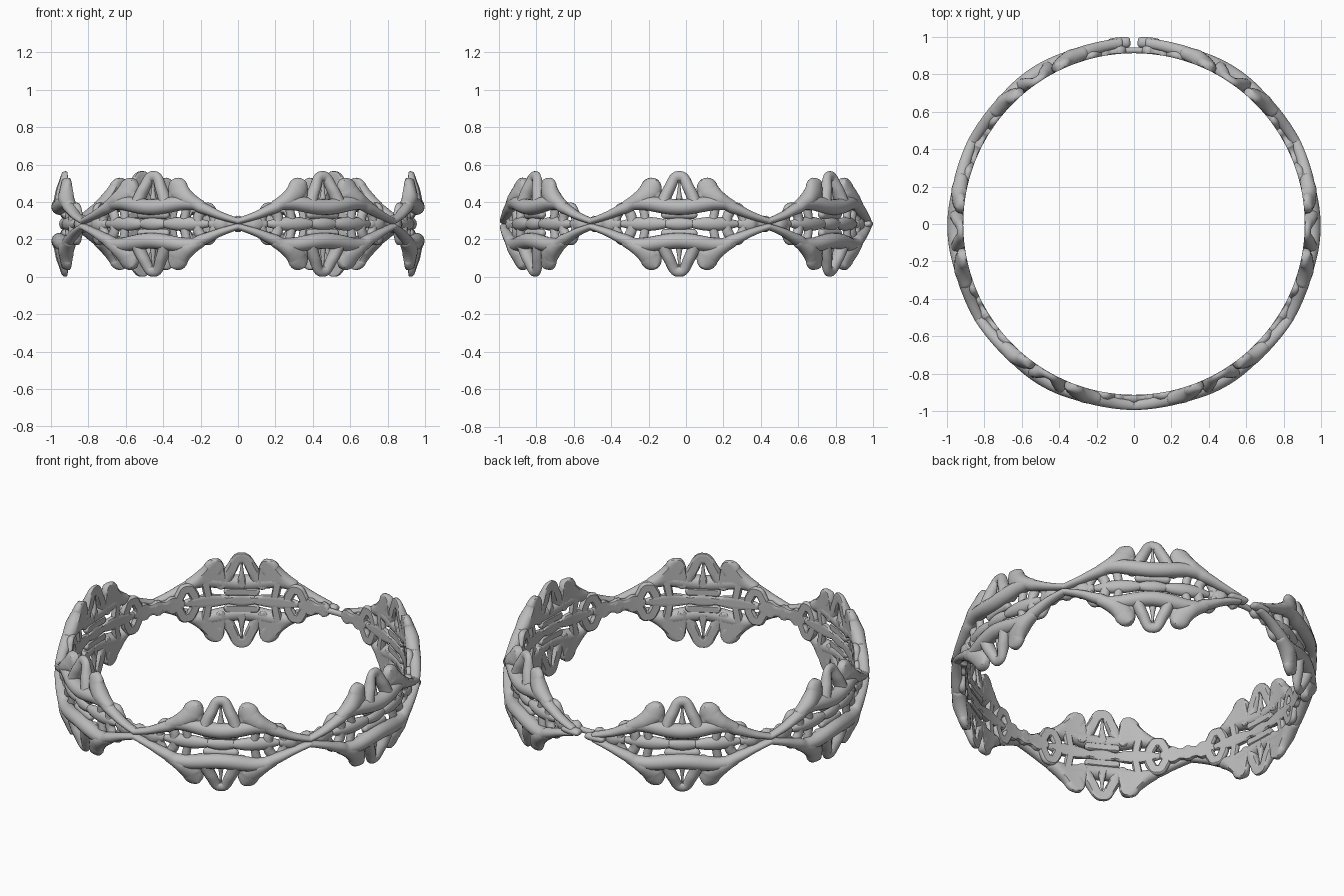
import bpy, bmesh, math
from mathutils import Vector

cube = bpy.data.objects.get("Cube")
if cube:
    bpy.data.objects.remove(cube)

MOTIFS_PER_SIDE = 3
MIDDLE = 0.283                       # height of the band's centre line
INSIDE = 0.913                       # radius of the flat inside face
HALF_ANGLE = math.radians(29.25)     # half of one motif
SIDES = 16
STEPS = 8

metal = bpy.data.materials.new("grey metal")
metal.use_nodes = True
grey = (0.5, 0.5, 0.5, 1)
metal.diffuse_color = grey
metal.node_tree.nodes["Principled BSDF"].inputs["Base Color"].default_value = grey


def outer_section(height, width):
    """Radius and depth of the outer strands, which lean inward towards the crest."""
    radius = 0.972 - 0.19 * abs(height)
    return radius, min(0.014 + 0.7 * width, radius - 0.9)


def inner_section(height, width):
    """Radius and depth of the chain that lines the band."""
    return 0.928, 0.005 + 0.7 * width


def smooth_path(points, closed):
    """Smooth curve through points of (along, height, half width) in hundredths."""
    points = [Vector(p) / 100 for p in points]
    count = len(points)

    def pick(i):
        return points[i % count if closed else max(0, min(count - 1, i))]

    path = []
    for i in range(count if closed else count - 1):
        start, end = pick(i), pick(i + 1)
        leave, arrive = (end - pick(i - 1)) / 2, (pick(i + 2) - start) / 2
        for j in range(STEPS):
            t = j / STEPS
            ease = t * t * (3 - 2 * t)
            path.append((start + leave * t).lerp(end - arrive * (1 - t), ease))
    return path if closed else path + [points[-1]]


def rounded_cap(end, before):
    """Shrinking sections that round off an open end."""
    away = (end - before).to_2d().normalized()
    cap = []
    for k in range(1, 6):
        turn = math.radians(17 * k)
        centre = end.to_2d() + away * end.z * math.sin(turn)
        cap.append(Vector((*centre, end.z * math.cos(turn))))
    return cap


def bend(along, height, radius):
    """Wrap flat band coordinates around the ring."""
    angle = along * 2 * HALF_ANGLE
    return radius * math.cos(angle), radius * math.sin(angle), MIDDLE + height


def add_strand(bm, path, section, closed, flip_s, flip_h):
    rings = []
    for i, (along, height, width) in enumerate(path):
        following = path[(i + 1) % len(path) if closed else min(i + 1, len(path) - 1)]
        previous = path[i - 1 if closed else max(i - 1, 0)]
        heading = (following - previous).to_2d().normalized()
        radius, depth = section(height, width)
        ring = []
        for k in range(SIDES):
            turn = math.tau * k / SIDES
            offset = width * math.cos(turn)
            ring.append(bm.verts.new(bend(
                (along - heading.y * offset) * flip_s,
                (height + heading.x * offset) * flip_h,
                max(INSIDE, radius + depth * math.sin(turn)))))
        rings.append(ring)
    following_rings = rings[1:] + rings[:1] if closed else rings[1:]
    for ring, after in zip(rings, following_rings):
        for k in range(SIDES):
            bm.faces.new((ring[k - 1], ring[k], after[k], after[k - 1]))
    if not closed:
        bm.faces.new(rings[0])
        bm.faces.new(rings[-1])


def strand_mesh(name, section, points, closed=False, sides=(1,), levels=(1, -1)):
    """One part, repeated on the chosen sides and levels of its motif."""
    path = smooth_path(points, closed)
    if not closed:
        path = (rounded_cap(path[0], path[1])[::-1] + path
                + rounded_cap(path[-1], path[-2]))
    bm = bmesh.new()
    for flip_s in sides:
        for flip_h in levels:
            add_strand(bm, path, section, closed, flip_s, flip_h)
    bmesh.ops.recalc_face_normals(bm, faces=bm.faces)
    mesh = bpy.data.meshes.new(name)
    bm.to_mesh(mesh)
    bm.free()
    mesh.materials.append(metal)
    return mesh


def place(mesh, name, angle):
    part = bpy.data.objects.new(name, mesh)
    bpy.context.collection.objects.link(part)
    part.rotation_euler.z = angle
    part.select_set(True)
    bpy.context.view_layer.objects.active = part


def symmetric(half):
    """Extend a path that ends on the centre to the other side."""
    return half + [(-along, height, width) for along, height, width in half[-2::-1]]


def oval(centre, half_length, half_height, width):
    turns = [math.tau * k / STEPS for k in range(STEPS)]
    return [(centre + half_length * math.cos(t), half_height * math.sin(t), width)
            for t in turns]


both = (1, -1)
single = (1,)
parts = [
    # wavy ribbon that swells into a saddle in the middle of each motif
    strand_mesh("outer_ribbon", outer_section,
                symmetric([(-50, 1.5, 1.7), (-40, 4.6, 2.2), (-30, 8.6, 3.1),
                           (-20, 11.2, 3.8), (0, 9, 4.2)])),
    # pointed loop at the crest with a slim post inside
    strand_mesh("crest_loop", outer_section,
                symmetric([(-9, 10, 3.6), (-5.4, 19, 3.2), (0, 25.3, 2.9)])),
    strand_mesh("crest_post", inner_section, [(0, 10, 3), (0, 16, 1.3), (0, 23, 0.6)]),
    # broad lobes flanking the crest
    strand_mesh("petal", outer_section,
                [(29, 10, 3), (20.5, 14, 5), (15.8, 18.7, 6)], sides=both),
    strand_mesh("petal_root", inner_section, [(12, 10, 3.4), (15, 18, 5)], sides=both),
    # chain along the inside
    strand_mesh("centre_link", inner_section, symmetric([(-6, 0, 2.6), (0, 0, 3.4)]),
                levels=single),
    strand_mesh("inner_plate", inner_section, symmetric([(-8, 5, 2.3), (0, 5, 2.3)])),
    strand_mesh("side_link", inner_section, [(6, 0, 1.8), (19, 0, 3.8), (32, 0, 2)],
                sides=both, levels=single),
    strand_mesh("link_brace", inner_section, [(19, 1, 2.4), (21, 11, 2.6)], sides=both),
    strand_mesh("chain_ring", inner_section, oval(32, 4.8, 8.4, 2.9), closed=True,
                sides=both, levels=single),
    strand_mesh("chain_beads", inner_section,
                [(36, 0, 3), (41, 0, 5), (45, 0, 3.2), (49, 0, 4.4)],
                sides=both, levels=single),
]

# matching motifs on both sides of the front, leaving an opening at the back
bpy.ops.object.select_all(action='DESELECT')
for side_name, side in (("left", 1), ("right", -1)):
    for i in range(MOTIFS_PER_SIDE):
        angle = side * (2 * i + 1) * HALF_ANGLE - math.pi / 2
        for mesh in parts:
            place(mesh, f"{side_name}_{mesh.name}_{i + 1}", angle)

# rounded ends at the opening and the thin bridge joining them
back_ends = strand_mesh("back_ends", outer_section, [(12, 0, 2), (7, 0, 2.2), (4, 0, 2)],
                        sides=both, levels=single)
back_bridge = strand_mesh("back_bridge", inner_section,
                          symmetric([(-10, 0, 2), (0, 0, 1.6)]), levels=single)
for mesh in (back_ends, back_bridge):
    place(mesh, mesh.name, math.pi / 2)

# smooth shading that keeps the edges of the inside face crisp
bpy.ops.object.shade_smooth_by_angle(angle=math.radians(40))
